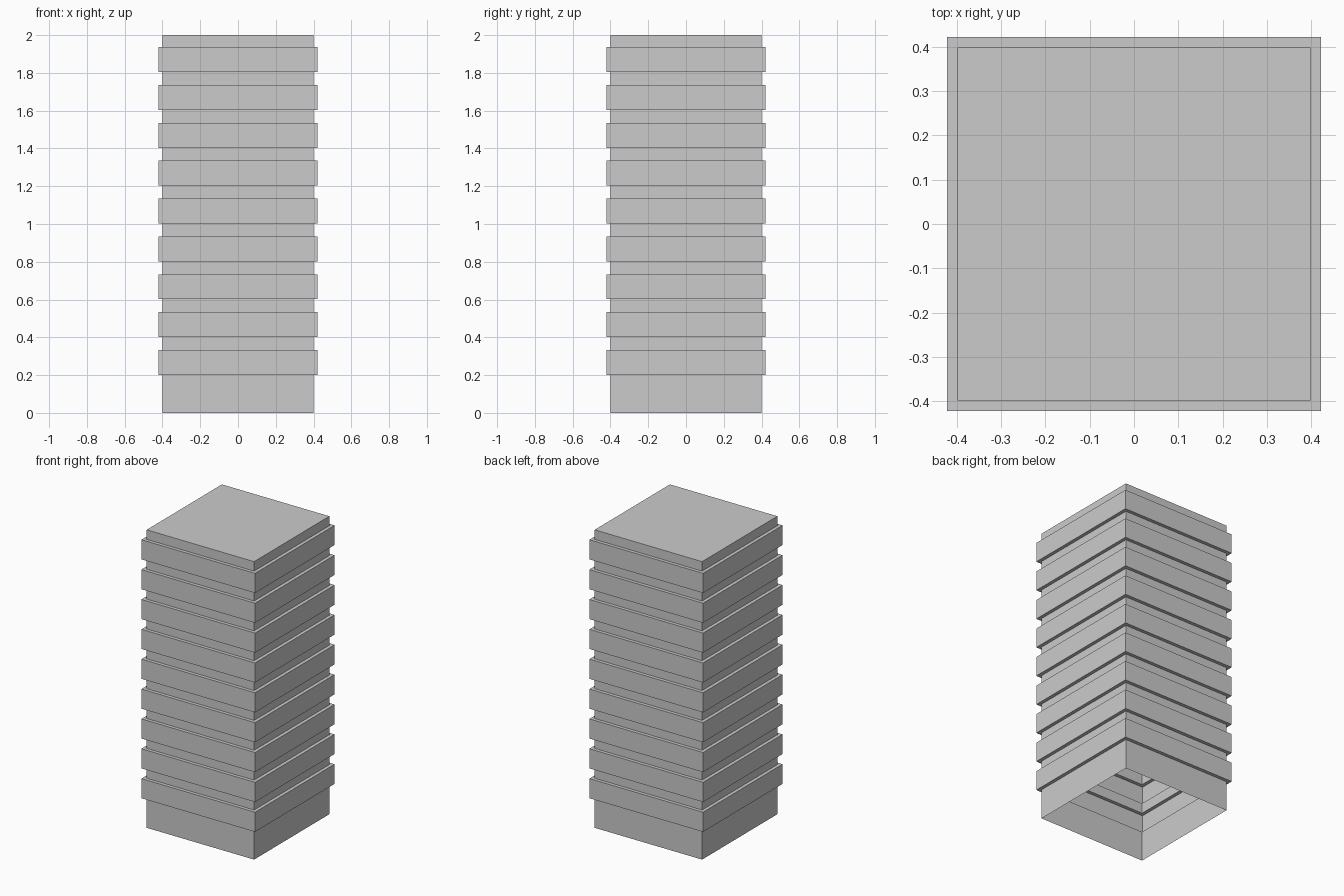
import bpy
import bmesh

if "Cube" in bpy.data.objects:
    bpy.data.objects.remove(bpy.data.objects["Cube"])

CORE, BAND = 0.399, 0.422      # half widths of recessed core and projecting floors
FLOORS, PITCH, FIRST, BAND_H = 9, 0.2004, 0.201, 0.132

# Stepped side profile as (half width, height), bottom to top
profile = [(CORE, 0.0)]
for i in range(FLOORS):
    z = FIRST + i * PITCH
    profile += [(CORE, z), (BAND, z), (BAND, z + BAND_H), (CORE, z + BAND_H)]
profile.append((CORE, 2.0))

# Tower shell: square rings bridged into one skin, capped on top, open below
bm = bmesh.new()
rings = [[bm.verts.new((sx * h, sy * h, z))
          for sx, sy in ((-1, -1), (1, -1), (1, 1), (-1, 1))]
         for h, z in profile]
for low, high in zip(rings, rings[1:]):
    for k in range(4):
        n = (k + 1) % 4
        bm.faces.new((low[k], low[n], high[n], high[k]))
bm.faces.new(rings[-1])

mesh = bpy.data.meshes.new("tower_shell")
bm.to_mesh(mesh)
bm.free()
tower = bpy.data.objects.new("tower_shell", mesh)
bpy.context.collection.objects.link(tower)
